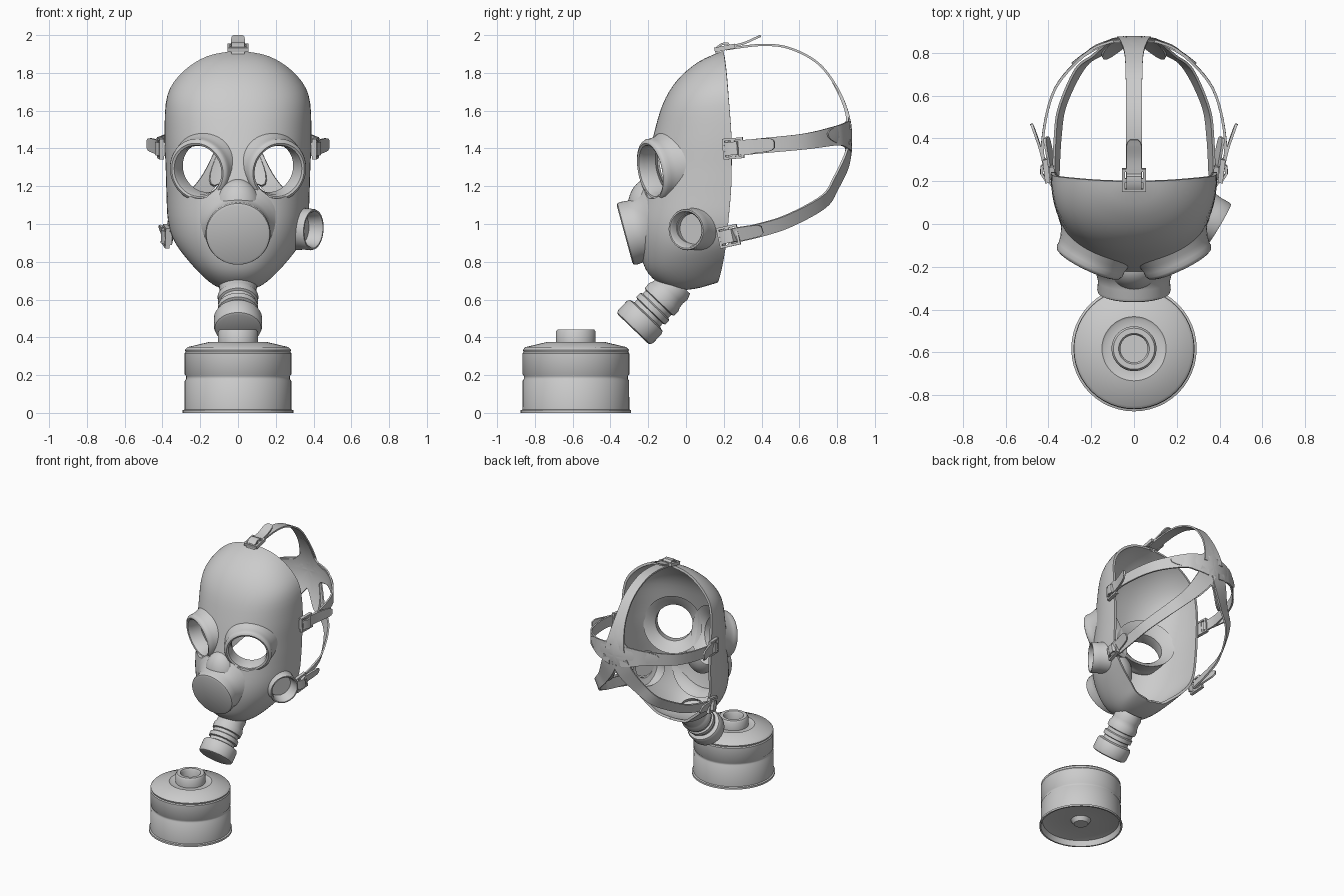
import bpy, bmesh, math
from mathutils import Vector, Matrix

cube = bpy.data.objects.get("Cube")
if cube:
    bpy.data.objects.remove(cube)

grey = bpy.data.materials.new("rubber_grey")
grey.use_nodes = True
grey.diffuse_color = (.6, .6, .6, 1)
grey.node_tree.nodes["Principled BSDF"].inputs["Base Color"].default_value = (.6, .6, .6, 1)


def smooth_path(pts, steps):
    """Catmull-Rom through tuples of any length."""
    out = []
    for i in range(len(pts) - 1):
        a, b, c, d = (pts[max(0, min(len(pts) - 1, i + k))] for k in (-1, 0, 1, 2))
        for j in range(steps):
            t = j / steps
            out.append([q + .5 * t * (r - p + t * (2 * p - 5 * q + 4 * r - s + t * (3 * (q - r) + s - p)))
                        for p, q, r, s in zip(a, b, c, d)])
    return out + [list(pts[-1])]


def grid(bm, rows):
    vs = [[bm.verts.new(p) for p in row] for row in rows]
    for a, b in zip(vs, vs[1:]):
        for i in range(len(a) - 1):
            bm.faces.new((a[i], a[i + 1], b[i + 1], b[i]))


def finish(bm, name, thickness=0, cutters=()):
    bmesh.ops.remove_doubles(bm, verts=bm.verts, dist=.0004)
    bmesh.ops.recalc_face_normals(bm, faces=bm.faces)
    mesh = bpy.data.meshes.new(name)
    bm.to_mesh(mesh)
    bm.free()
    ob = bpy.data.objects.new(name, mesh)
    bpy.context.collection.objects.link(ob)
    if thickness:
        mod = ob.modifiers.new("thickness", 'SOLIDIFY')
        mod.thickness, mod.offset = thickness, 0
    for cutter in cutters:
        mod = ob.modifiers.new("hole", 'BOOLEAN')
        mod.operation, mod.solver, mod.object = 'DIFFERENCE', 'EXACT', cutter
    if ob.modifiers:
        deps = bpy.context.evaluated_depsgraph_get()
        ob.data = bpy.data.meshes.new_from_object(ob.evaluated_get(deps))
        ob.modifiers.clear()
    for cutter in cutters:
        bpy.data.objects.remove(cutter)
    ob.data.materials.clear()
    ob.data.materials.append(grey)
    bpy.ops.object.select_all(action='DESELECT')
    ob.select_set(True)
    bpy.context.view_layer.objects.active = ob
    bpy.ops.object.shade_smooth_by_angle(angle=math.radians(40))
    return ob


def lathe(name, profile, place, segs=48):
    """Spin (radius, height) points about local z, then place."""
    bm = bmesh.new()
    angles = [math.tau * i / segs + math.pi / 4 for i in range(segs + 1)]
    grid(bm, [[place @ Vector((r * math.cos(a), r * math.sin(a), h)) for a in angles]
              for r, h in profile])
    return finish(bm, name)


def aim(centre, normal):
    rot = Vector(normal).to_track_quat('Z', 'Y').to_matrix().to_4x4()
    return Matrix.Translation(centre) @ rot


def plug(radius, low, high, place):
    ob = lathe("cutter", [(0, low), (radius, low), (radius, high), (0, high)], place)
    ob.hide_render = True
    return ob


def ribbon(name, pts):
    """Strap through (x, y, z, half width) points, facing away from the head."""
    rows, path = [], smooth_path(pts, 7)
    for i, q in enumerate(path):
        p = Vector(q[:3])
        tangent = Vector(path[min(i + 1, len(path) - 1)][:3]) - Vector(path[max(i - 1, 0)][:3])
        outward = Vector((p.x, p.y - .35, .3 * (p.z - 1.4)))
        side = tangent.cross(outward).normalized() * q[3]
        rows.append([p - side, p, p + side])
    bm = bmesh.new()
    grid(bm, rows)
    return finish(bm, name, .012)


# Face shell: stations of front point, back point and half width
stations = [
    (.19, 1.905, .2, 1.907, .02), (.07, 1.85, .205, 1.88, .16), (-.04, 1.755, .215, 1.8, .285),
    (-.115, 1.63, .225, 1.68, .365), (-.165, 1.46, .24, 1.48, .38), (-.2, 1.3, .242, 1.3, .374),
    (-.225, 1.17, .238, 1.17, .37), (-.25, 1.0, .225, 1.02, .362), (-.235, .86, .215, .92, .33),
    (-.19, .74, .2, .83, .255), (-.08, .665, .185, .76, .175), (.04, .665, .172, .715, .115),
    (.16, .697, .166, .7, .02)]
rows = []
for fy, fz, by, bz, w in smooth_path(stations, 4):
    row = []
    for i in range(49):
        a = math.pi * i / 48
        c, d = math.cos(a), max(0, math.sin(a)) ** .87
        row.append((w * math.copysign(abs(c) ** .87, c), by + (fy - by) * d, bz + (fz - bz) * d))
    rows.append(row)
eyes = {s: aim((s * .215, -.19, 1.28), (s * .42, -.88, -.18)) for s in (1, -1)}
port = aim((.4, 0, .97), (.86, -.5, -.06))
cutters = [plug(.145, -.2, .06, eyes[s]) for s in eyes] + [plug(.08, -.2, .03, port)]
bm = bmesh.new()
grid(bm, rows)
finish(bm, "face_shell", .018, cutters)

# Nose bridge between the eyes and the front housing
bm = bmesh.new()
bmesh.ops.create_uvsphere(bm, u_segments=32, v_segments=20, radius=1, matrix=
                          Matrix.Translation((0, -.2, 1.08)) @ Matrix.Diagonal((.12, .11, .16, 1)))
finish(bm, "nose_bridge")

# Eye rims with skirts that blend into the shell
rim = [(.132, -.1), (.13, -.03), (.138, -.005), (.15, 0), (.163, -.006), (.17, -.02),
       (.169, -.04), (.175, -.07), (.19, -.11), (.21, -.16), (.15, -.12), (.132, -.1)]
for s, side in ((1, "left"), (-1, "right")):
    lathe(side + "_eye_rim", rim, eyes[s])

# Cheek port
lathe("cheek_port", [(0, -.075), (.08, -.075), (.09, -.01), (.098, 0), (.106, 0), (.11, -.01),
                     (.109, -.05), (.114, -.1), (.125, -.16)], port)

# Front disc housing
lathe("front_housing", [(0, 0), (.155, 0), (.168, -.006), (.172, -.02), (.168, -.06),
                        (.178, -.1), (.205, -.14), (.23, -.17)],
      aim((0, -.325, .945), (0, -.965, -.263)))

# Chin outlet with rings and end cap
lathe("chin_outlet", [(0, 0), (.11, 0), (.122, .006), (.127, .02), (.127, .085),
                      (.12, .1), (.094, .108), (.092, .13), (.106, .135), (.106, .165),
                      (.094, .172), (.094, .195), (.106, .2), (.108, .235), (.1, .25),
                      (.096, .28), (.1, .31), (.088, .345)],
      aim((0, -.28, .443), (0, .69, .72)))

# Filter canister
lathe("filter_canister", [
    (0, .02), (.05, .02), (.07, .05), (.2, .055), (.27, .04), (.282, 0), (.293, 0), (.293, .014),
    (.283, .018), (.282, .17), (.275, .18), (.275, .195), (.283, .205), (.283, .315),
    (.277, .322), (.281, .334), (.268, .348), (.15, .376), (.14, .37), (.105, .37), (.105, .43),
    (.096, .442), (.072, .442), (.064, .43), (.064, .36), (0, .36)],
    Matrix.Translation((0, -.583, 0)))


def buckle(name, centre, along, normal):
    n = Vector(normal).normalized()
    t = Vector(along)
    t = (t - n * t.dot(n)).normalized()
    rot = Matrix((t, n.cross(t), n)).transposed().to_4x4()
    place = Matrix.Translation(centre) @ rot
    frame = [(.06, -.012), (.078, -.012), (.078, .012), (.06, .012), (.06, -.012)]
    lathe(name + "_frame", frame, place, 4)
    bm = bmesh.new()
    bmesh.ops.create_cube(bm, size=1, matrix=place @ Matrix.Diagonal((.018, .1, .02, 1)))
    finish(bm, name + "_bar")
    # anchoring tongue wrapped over the bar
    bm = bmesh.new()
    grid(bm, [[place @ Vector((x, y, h)) for y in (-.035, .035)]
              for x, h in ((-.05, -.025), (-.04, .01), (-.01, .024), (.02, .02), (.035, -.01))])
    finish(bm, name + "_tongue", .012)


# Rear pad: domed star with rounded webs between the five arms
arms = [math.radians(a) for a in (90, 3, 177, -62, -118)]
star = []
for i in range(97):
    a = math.tau * i / 96
    gaps = [abs((a - b + math.pi) % math.tau - math.pi) for b in arms]
    star.append((a, .125 + .165 * math.exp(-(min(gaps) / .28) ** 2)))
rows = []
for k in range(9):
    ring = [(r * k / 8 * math.cos(a), r * k / 8 * math.sin(a)) for a, r in star]
    rows.append([(x, .873 - 1.5 * x * x - 1.1 * z * z, 1.46 + z) for x, z in ring])
bm = bmesh.new()
grid(bm, rows)
finish(bm, "rear_pad", .014)

# Top strap, running into the rear pad
ribbon("top_strap", [(0, .21, 1.925, .038), (0, .4, 1.948, .038), (0, .55, 1.93, .038),
                     (0, .7, 1.85, .039), (0, .8, 1.72, .045), (0, .855, 1.59, .065),
                     (0, .87, 1.5, .08)])
ribbon("top_strap_tail", [(0, .2, 1.935, .036), (0, .3, 1.955, .036), (0, .37, 1.985, .034),
                          (0, .395, 1.996, .018)])
buckle("top_buckle", (0, .205, 1.932), (0, 1, .2), (0, -.2, 1))

# Side straps, tails and buckles
for s, side in ((1, "left"), (-1, "right")):
    ribbon(side + "_temple_strap", [
        (s * .4, .22, 1.395, .04), (s * .428, .38, 1.412, .04), (s * .37, .63, 1.437, .042),
        (s * .22, .8, 1.468, .052), (s * .12, .851, 1.47, .07), (s * .04, .87, 1.465, .08)])
    ribbon(side + "_temple_tail", [
        (s * .415, .24, 1.4, .038), (s * .435, .34, 1.41, .038), (s * .468, .44, 1.42, .034),
        (s * .48, .468, 1.422, .018)])
    buckle(side + "_temple_buckle", (s * .41, .25, 1.4), (0, 1, .08), (s, -.12, 0))
    ribbon(side + "_jaw_strap", [
        (s * .365, .22, .93, .038), (s * .357, .4, .97, .037), (s * .335, .55, 1.02, .037),
        (s * .25, .73, 1.12, .04), (s * .16, .795, 1.22, .046), (s * .085, .848, 1.33, .06),
        (s * .04, .869, 1.42, .065)])
    ribbon(side + "_jaw_tail", [
        (s * .38, .22, .935, .037), (s * .39, .3, .95, .037), (s * .405, .38, .965, .032),
        (s * .41, .405, .97, .018)])
    buckle(side + "_jaw_buckle", (s * .38, .225, .935), (0, 1, .22), (s, -.15, 0))
